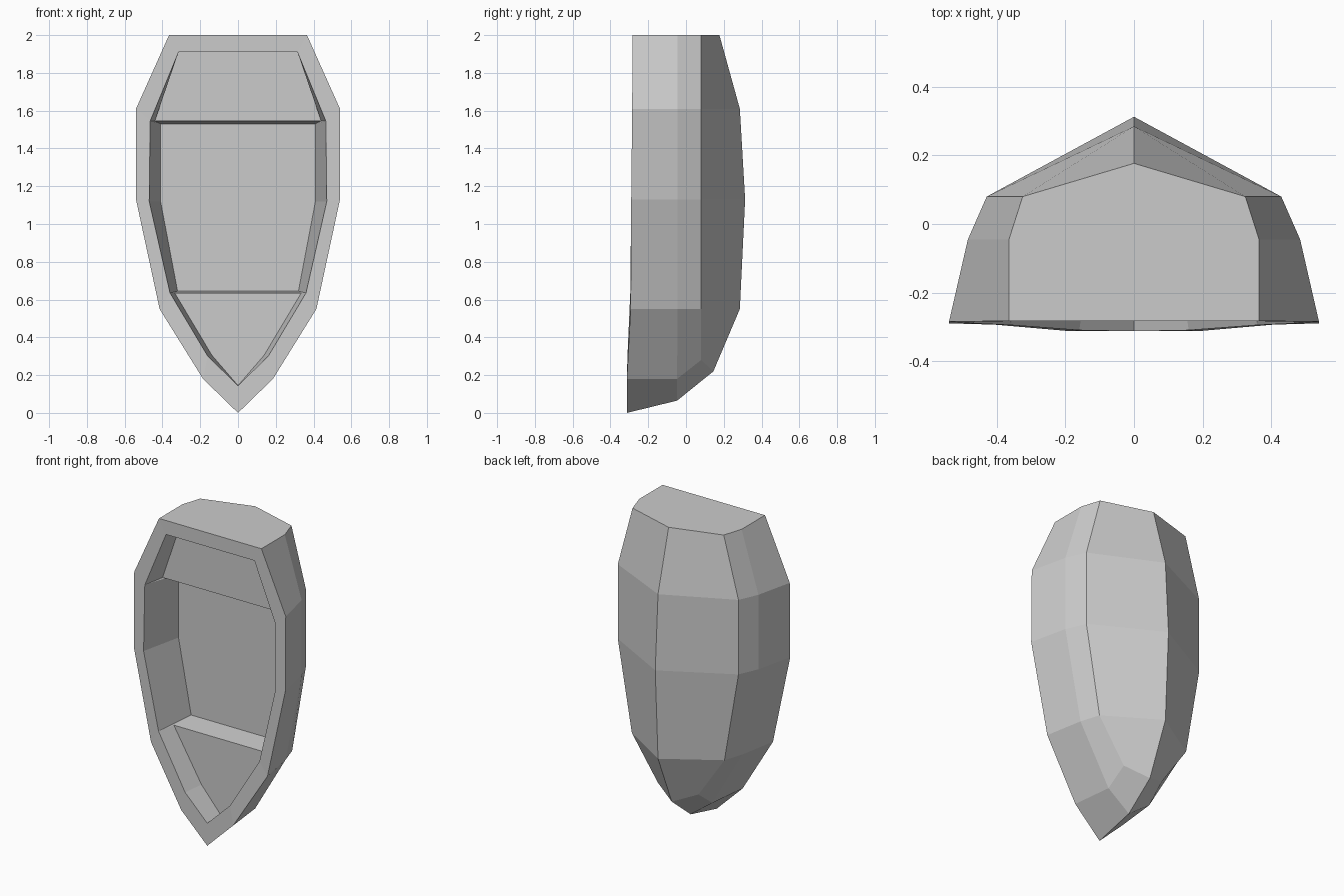
import bpy, bmesh
from mathutils import Vector

if "Cube" in bpy.data.objects:
    bpy.data.objects.remove(bpy.data.objects["Cube"])

polys = []  # faces of the right-hand half, mirrored later


def strip(a, b):
    """Bridge two point rows with quads."""
    for i in range(len(a) - 1):
        polys.append([a[i], a[i + 1], b[i + 1], b[i]])


# Hull cross-sections: z, rim x, rim y, side x, chine x, keel y
sections = [
    (2.00, .365, -.283, .365, .325, .177),
    (1.61, .54, -.285, .485, .43, .285),
    (1.13, .54, -.29, .485, .43, .313),
    (0.55, .415, -.293, .37, .33, .285),
]
rings = [[(rx, ry, z), (sx, -.045, z), (cx, .08, z), (0, ky, z)]
         for z, rx, ry, sx, cx, ky in sections]
# Last ring sweeps up towards the bow
rings.append([(.185, -.313, .18), (.155, -.047, .18), (.145, .08, .28), (0, .145, .22)])
for a, b in zip(rings, rings[1:]):
    strip(a, b)

# Bow facets
tip, stem = (0, -.313, 0), (0, -.047, .065)
low = rings[-1]
polys += [[low[0], low[1], stem, tip], [low[1], low[2], low[3], stem]]

# Flat transom
stern = (0, -.283, 2)
polys.append([stern] + rings[0])

# Rim between the outer edge and the cockpit opening
outer = [stern] + [r[0] for r in rings] + [tip]
inner = [(0, -.283, 1.91), (.315, -.283, 1.91), (.465, -.285, 1.545),
         (.47, -.29, 1.12), (.36, -.295, .635), (.16, -.31, .3), (0, -.313, .145)]
strip(outer, inner)

# Stern seat, floor and bow deck
Y_SEAT, Y_FLOOR, Y_DECK = -.14, -.02, -.175
seat = [(x, Y_SEAT, z) for x, z in [(0, 1.91), (.315, 1.91), (.44, 1.545), (0, 1.545)]]
floor = [(x, Y_FLOOR, z) for x, z in [(0, 1.53), (.41, 1.53), (.41, 1.12), (.32, .645), (0, .645)]]
deck = [(x, Y_DECK, z) for x, z in [(0, .635), (.335, .635), (.138, .305), (0, .145)]]
polys += [seat, floor, deck]

# Cockpit walls and the risers of seat and deck
strip(inner[:3], seat[:3])
strip(inner[2:5], floor[1:4])
strip(inner[4:], deck[1:])
polys += [[inner[2], seat[2], floor[1]], [inner[4], deck[1], floor[3]],
          [seat[3], seat[2], floor[1], floor[0]], [deck[0], deck[1], floor[3], floor[4]]]

# Mirror into a closed boat hull
bm = bmesh.new()
for side in (1, -1):
    for p in polys:
        bm.faces.new([bm.verts.new(Vector((x * side, y, z))) for x, y, z in p])
bmesh.ops.remove_doubles(bm, verts=bm.verts, dist=.0005)
bmesh.ops.recalc_face_normals(bm, faces=bm.faces)
me = bpy.data.meshes.new("boat_hull")
bm.to_mesh(me)
bm.free()
bpy.context.collection.objects.link(bpy.data.objects.new("boat_hull", me))
